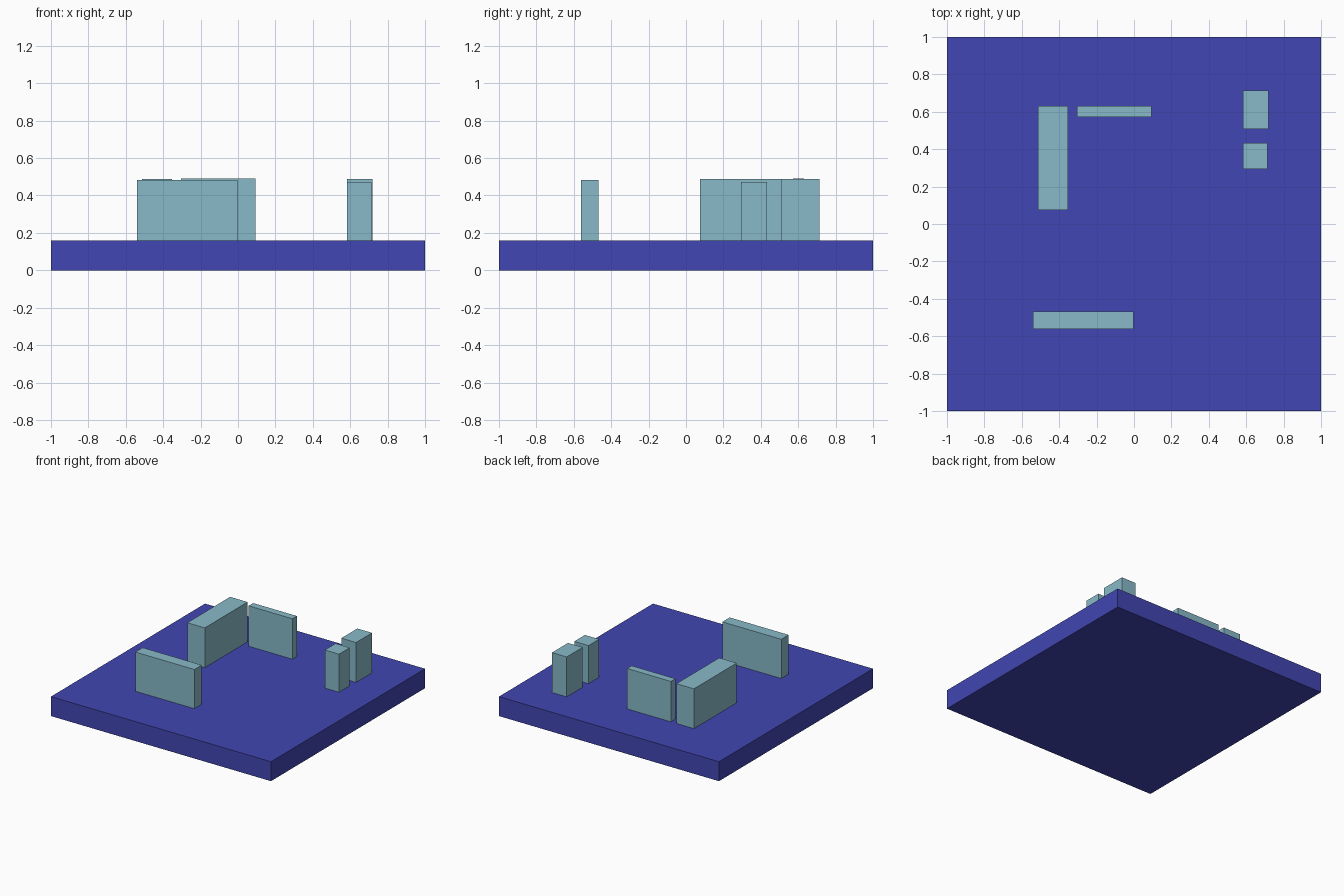
import bpy

if "Cube" in bpy.data.objects:
    bpy.data.objects.remove(bpy.data.objects["Cube"])


def material(name, color):
    m = bpy.data.materials.new(name)
    m.diffuse_color = (*color, 1.0)
    m.use_nodes = True
    m.node_tree.nodes["Principled BSDF"].inputs["Base Color"].default_value = m.diffuse_color
    return m


def box(name, x, y, z, mat):
    """Box spanning the given (min, max) ranges."""
    spans = (x, y, z)
    bpy.ops.mesh.primitive_cube_add(size=1, location=[(a + b) / 2 for a, b in spans])
    ob = bpy.context.object
    ob.name = name
    ob.scale = [b - a for a, b in spans]
    bpy.ops.object.transform_apply(location=False, rotation=False, scale=True)
    ob.data.materials.append(mat)
    return ob


blue = material("deep_blue", (0.054, 0.061, 0.445))
teal = material("pale_teal", (0.246, 0.491, 0.578))

BASE_TOP = 0.16

# Square base slab
box("base_slab", (-1, 1), (-1, 1), (0, BASE_TOP), blue)

# Upright blocks standing on the slab: x range, y range, top height
blocks = {
    "left_wall_block": ((-0.513, -0.354), (0.074, 0.63), 0.487),
    "back_wall_block": ((-0.304, 0.094), (0.571, 0.63), 0.492),
    "back_right_block": ((0.584, 0.718), (0.507, 0.715), 0.488),
    "small_right_block": ((0.584, 0.713), (0.293, 0.432), 0.473),
    "front_wall_block": ((-0.539, -0.003), (-0.562, -0.467), 0.482),
}
for name, (x, y, top) in blocks.items():
    box(name, x, y, (BASE_TOP, top), teal)
